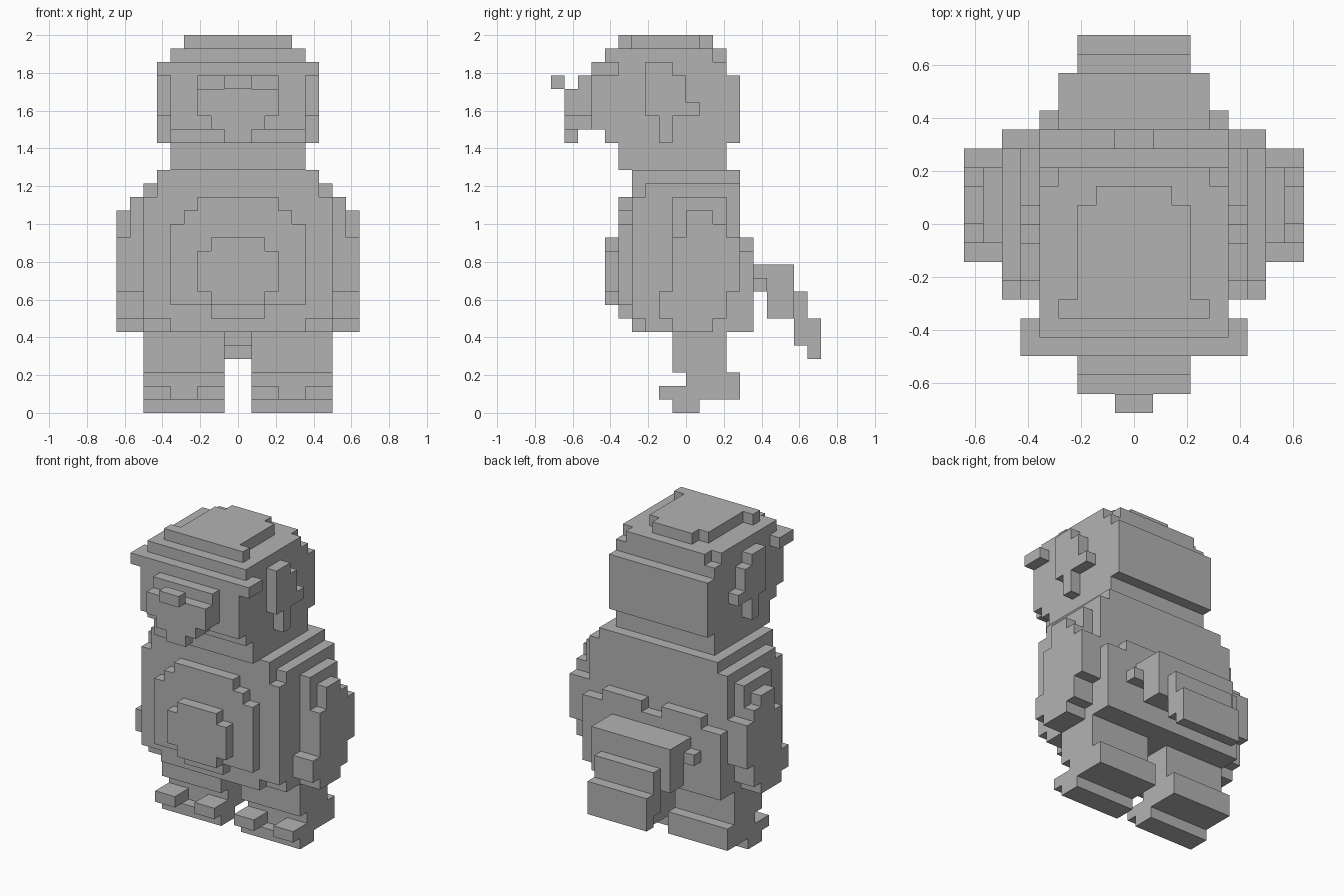
import bpy
import bmesh
from mathutils import Vector

UNIT = 1 / 14          # edge length of one block
owner = {}             # block cell -> part name

cube = bpy.data.objects.get("Cube")
if cube:
    bpy.data.objects.remove(cube, do_unlink=True)

grey = bpy.data.materials.new("plain grey")
grey.use_nodes = True
colour = (0.45, 0.45, 0.45, 1)
grey.diffuse_color = colour
grey.node_tree.nodes["Principled BSDF"].inputs["Base Color"].default_value = colour


def fill(part, xs, ys, zs):
    """Fill a block of cells; cells already taken keep their part."""
    for x in range(*xs):
        for y in range(*ys):
            for z in range(*zs):
                owner.setdefault((x, y, z), part)


def centred(part, half, ys, zs):
    fill(part, (-half, half), ys, zs)


def paired(part, xs, ys, zs):
    fill("left_" + part, xs, ys, zs)
    fill("right_" + part, (-xs[1], -xs[0]), ys, zs)


# Crown of the head, stepping inwards
centred("crown", 4, (-5, -4), (27, 28))
centred("crown", 3, (-4, 1), (27, 28))
centred("crown", 2, (1, 2), (27, 28))
centred("crown", 5, (-6, 2), (26, 27))
centred("crown", 4, (2, 3), (26, 27))

# Head, brow and nape
centred("brow", 6, (-7, -5), (25, 26))
centred("head", 5, (-7, 3), (21, 26))
centred("head", 5, (-6, 3), (20, 21))
centred("nape", 5, (3, 4), (20, 25))
centred("neck", 5, (-5, 3), (18, 20))

# Snout and nose
centred("snout", 3, (-8, -7), (22, 25))
centred("snout", 2, (-8, -7), (21, 22))
centred("snout", 3, (-9, -8), (22, 24))
centred("snout", 2, (-9, -8), (21, 22))
centred("snout", 1, (-9, -8), (20, 21))
centred("nose", 1, (-10, -9), (24, 25))

# Ears
paired("ear", (5, 6), (-3, -1), (24, 26))
paired("ear", (5, 6), (-3, 0), (22, 25))
paired("ear", (5, 6), (0, 1), (22, 23))
paired("ear", (5, 6), (-2, -1), (20, 22))

# Torso with stepped shoulders
centred("torso", 6, (-4, 4), (17, 18))
centred("torso", 7, (-3, 4), (16, 17))
centred("torso", 6, (-4, -3), (16, 17))
centred("torso", 7, (-4, 4), (7, 16))
centred("torso", 7, (-3, 4), (6, 7))
centred("torso", 5, (-4, -3), (6, 7))
centred("lower_back", 7, (4, 5), (6, 12))
paired("lower_back_edge", (1, 5), (4, 5), (12, 13))

# Belly plates
centred("chest", 3, (-5, -4), (15, 16))
centred("chest", 4, (-5, -4), (14, 15))
centred("chest", 5, (-5, -4), (8, 14))
centred("chest", 2, (-5, -4), (7, 8))
centred("belly", 3, (-6, -5), (9, 12))
centred("belly", 2, (-6, -5), (8, 13))

# Arms and hands
paired("arm", (7, 8), (-1, 3), (13, 16))
paired("arm", (7, 8), (-1, 4), (9, 13))
paired("arm", (8, 9), (0, 2), (14, 15))
paired("arm", (8, 9), (0, 3), (13, 14))
paired("arm", (8, 9), (-1, 4), (9, 13))
paired("hand", (7, 9), (-2, 3), (7, 9))
paired("hand", (7, 9), (-1, 2), (6, 7))

# Legs, feet and toes
paired("leg", (1, 7), (-1, 3), (3, 6))
paired("foot", (1, 7), (0, 4), (1, 3))
paired("foot", (1, 7), (-1, 1), (0, 1))
paired("toes", (1, 3), (-2, 0), (1, 2))
paired("toes", (5, 7), (-2, 0), (1, 2))

# Tail, drooping backwards
centred("tail", 5, (5, 6), (9, 10))
centred("tail", 4, (5, 8), (9, 11))
centred("tail", 4, (6, 8), (7, 9))
centred("tail", 3, (8, 9), (7, 9))
centred("tail", 3, (8, 10), (5, 7))
centred("tail", 3, (9, 10), (4, 5))


def build(part):
    """Make one object from the outward faces of a part's cells."""
    bm = bmesh.new()
    for cell in [c for c in owner if owner[c] == part]:
        middle = Vector(cell) + Vector((0.5, 0.5, 0.5))
        for axis in range(3):
            for sign in (-1, 1):
                out = Vector((0, 0, 0))
                out[axis] = sign
                if tuple(int(a + b) for a, b in zip(cell, out)) in owner:
                    continue
                u = Vector((0, 0, 0))
                u[(axis + 1) % 3] = 0.5
                v = out.cross(u)
                face = middle + out / 2
                corners = (face - u - v, face + u - v, face + u + v, face - u + v)
                bm.faces.new([bm.verts.new(p * UNIT) for p in corners])
    # Weld the blocks and merge their flat faces
    bmesh.ops.remove_doubles(bm, verts=bm.verts, dist=UNIT / 100)
    bmesh.ops.dissolve_limit(bm, angle_limit=0.01, verts=bm.verts, edges=bm.edges)
    mesh = bpy.data.meshes.new(part)
    bm.to_mesh(mesh)
    bm.free()
    mesh.materials.append(grey)
    bpy.context.collection.objects.link(bpy.data.objects.new(part, mesh))


for name in sorted(set(owner.values())):
    build(name)
